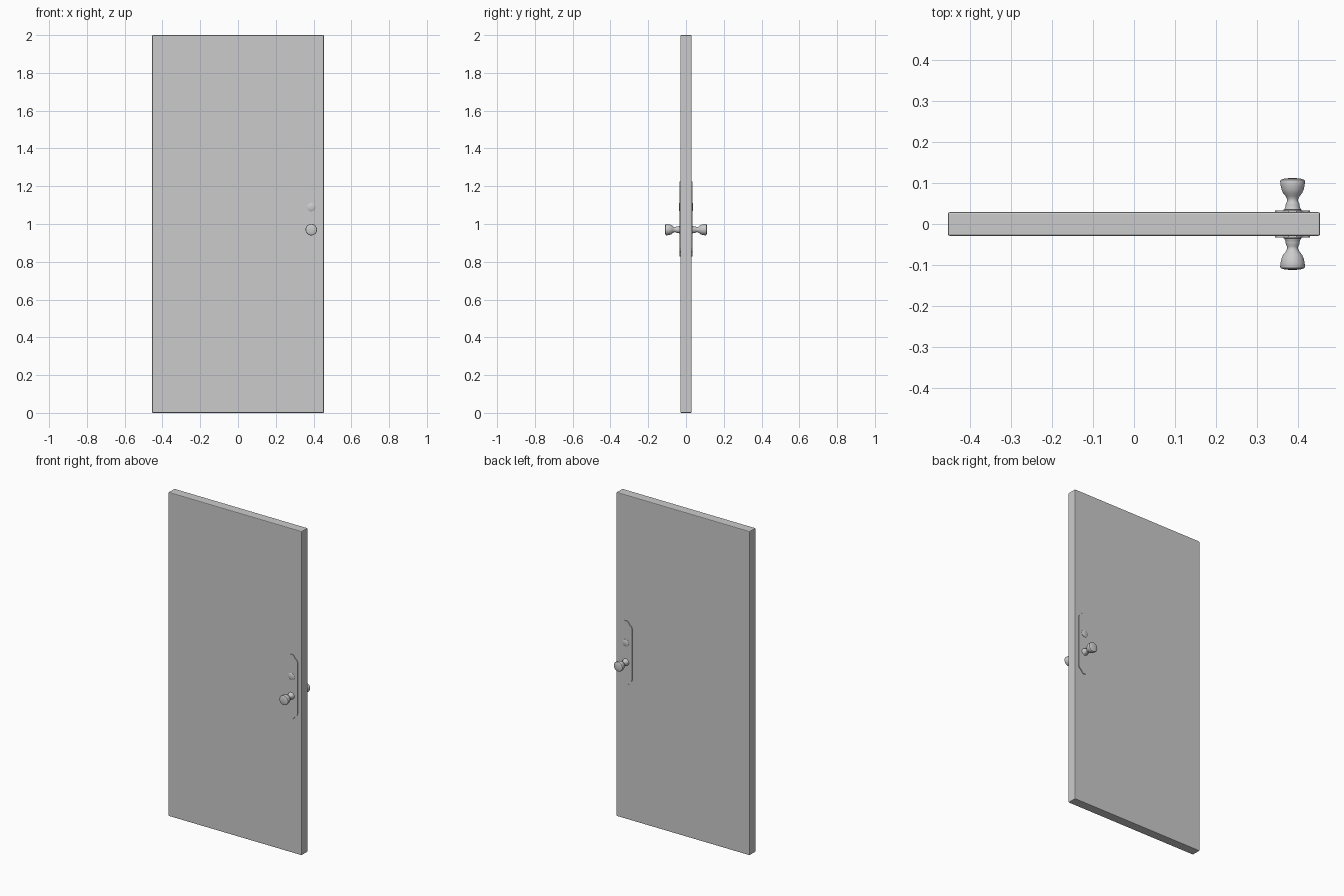
import bpy, bmesh, math

if "Cube" in bpy.data.objects:
    bpy.data.objects.remove(bpy.data.objects["Cube"])

DOOR_W, DOOR_T, DOOR_H = 0.91, 0.058, 2.0
FACE = DOOR_T / 2
HX = 0.388                      # x of the door furniture


def finish(name, bm, smooth=False):
    bmesh.ops.recalc_face_normals(bm, faces=bm.faces)
    me = bpy.data.meshes.new(name)
    bm.to_mesh(me)
    bm.free()
    ob = bpy.data.objects.new(name, me)
    bpy.context.collection.objects.link(ob)
    if smooth:
        bpy.ops.object.select_all(action='DESELECT')
        ob.select_set(True)
        bpy.context.view_layer.objects.active = ob
        bpy.ops.object.shade_smooth_by_angle(angle=math.radians(35))
    return ob


def lathe(name, profile, z, side, steps=32):
    """Spin (radius, distance from door centre) points about the y axis."""
    bm = bmesh.new()
    vs = [bm.verts.new((HX + r, side * d, z)) for r, d in profile]
    es = [bm.edges.new(p) for p in zip(vs, vs[1:])]
    bmesh.ops.spin(bm, geom=vs + es, cent=(HX, 0, z), axis=(0, 1, 0),
                   angle=math.tau, steps=steps)
    bmesh.ops.remove_doubles(bm, verts=bm.verts, dist=1e-5)
    return finish(name, bm, True)


def plate(name, half, z, y0, y1):
    """Extrude an outline given as its upper right quarter."""
    right = half + [(x, -h) for x, h in reversed(half)]
    outline = right + [(-x, h) for x, h in reversed(right)]
    bm = bmesh.new()
    f = bm.faces.new([bm.verts.new((HX + x, y0, z + h)) for x, h in outline])
    ext = bmesh.ops.extrude_face_region(bm, geom=[f])["geom"]
    for v in ext:
        if isinstance(v, bmesh.types.BMVert):
            v.co.y = y1
    return finish(name, bm)


# door slab with slightly eased edges
bm = bmesh.new()
bmesh.ops.create_cube(bm, size=1)
for v in bm.verts:
    v.co.x *= DOOR_W
    v.co.y *= DOOR_T
    v.co.z = (v.co.z + 0.5) * DOOR_H
slab = finish("door_slab", bm)
bev = slab.modifiers.new("eased_edges", 'BEVEL')
bev.width, bev.segments = 0.004, 2

# same furniture on both faces
PLATE = [(0.010, 0.198), (0.018, 0.190), (0.026, 0.178),
         (0.037, 0.170), (0.043, 0.155)]
KNOB = [(0, 0.027), (0.021, 0.027), (0.021, 0.035), (0.018, 0.040),
        (0.017, 0.046), (0.0165, 0.050), (0.0135, 0.055), (0.0135, 0.061),
        (0.017, 0.068), (0.023, 0.075), (0.027, 0.084), (0.029, 0.093),
        (0.0305, 0.105), (0.029, 0.108), (0.020, 0.111), (0.010, 0.112),
        (0, 0.1125)]
LOCK = [(0, 0.027), (0.022, 0.027), (0.022, 0.035), (0.019, 0.037),
        (0, 0.037)]
for label, side in (("front", -1), ("back", 1)):
    plate(label + "_plate", PLATE, 1.027, side * (FACE - 0.002), side * (FACE + 0.0045))
    lathe(label + "_knob", KNOB, 0.97, side)
    lathe(label + "_lock", LOCK, 1.089, side)
